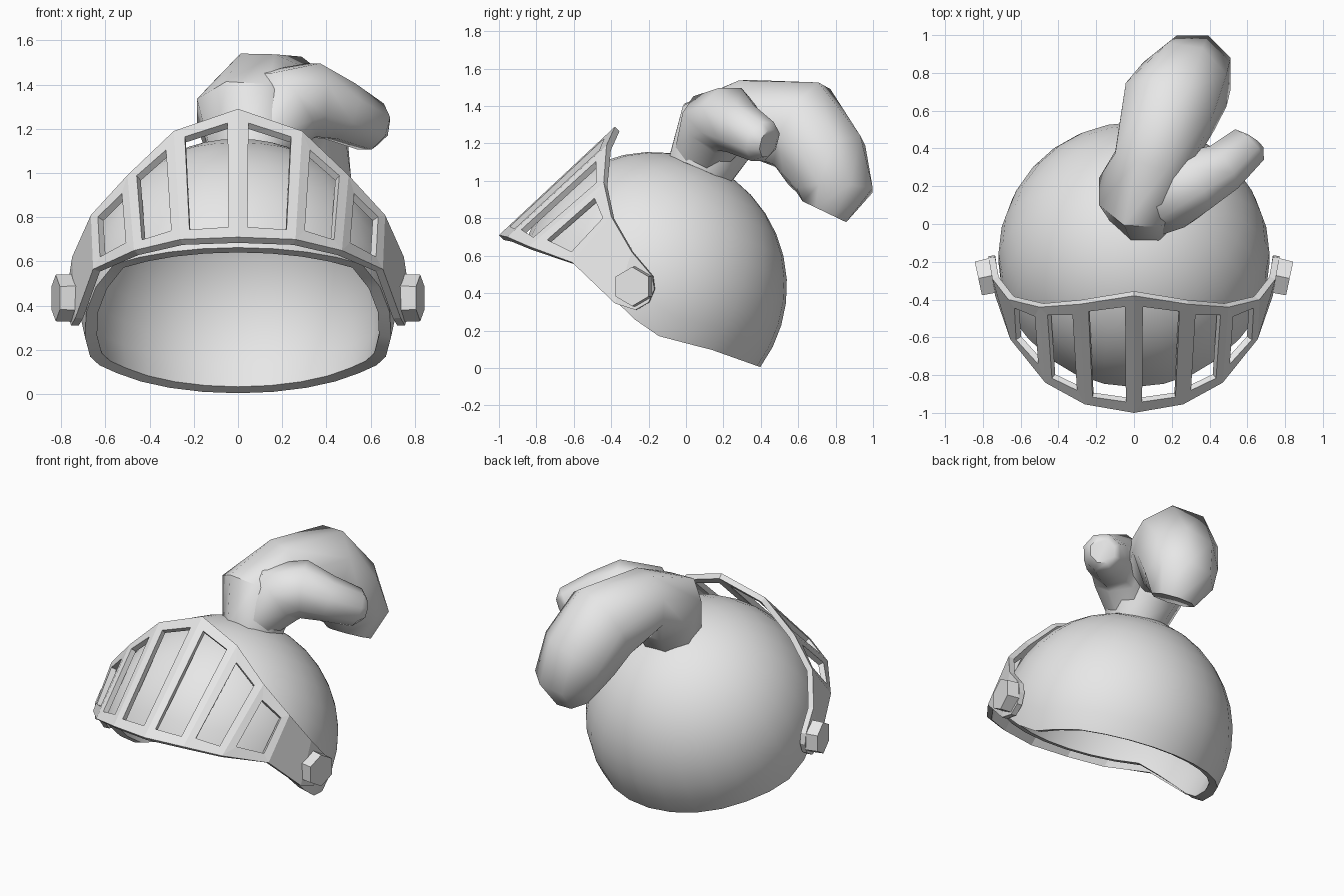
import bpy, bmesh, math
from mathutils import Vector, Matrix

if "Cube" in bpy.data.objects:
    bpy.data.objects.remove(bpy.data.objects["Cube"], do_unlink=True)

grey = bpy.data.materials.new("plain grey")
grey.use_nodes = True
grey.diffuse_color = (0.8, 0.8, 0.8, 1)
grey.node_tree.nodes["Principled BSDF"].inputs["Base Color"].default_value = (0.8, 0.8, 0.8, 1)


def finish(bm, name, smooth=None, thickness=0):
    """Turn a bmesh into an object, with optional inward thickness and smoothing angle."""
    bmesh.ops.remove_doubles(bm, verts=bm.verts, dist=0.0005)
    mesh = bpy.data.meshes.new(name)
    bm.to_mesh(mesh)
    bm.free()
    mesh.materials.append(grey)
    obj = bpy.data.objects.new(name, mesh)
    bpy.context.collection.objects.link(obj)
    bpy.ops.object.select_all(action="DESELECT")
    obj.select_set(True)
    bpy.context.view_layer.objects.active = obj
    if thickness:
        mod = obj.modifiers.new("shell", "SOLIDIFY")
        mod.thickness = thickness
        mod.offset = -1
        mod.use_even_offset = True
        bpy.ops.object.modifier_apply(modifier=mod.name)
    if smooth:
        bpy.ops.object.shade_smooth_by_angle(angle=math.radians(smooth))
    return obj


def add_face(bm, points, outward):
    """Add a face whose normal points along the outward direction."""
    face = bm.faces.new([bm.verts.new(p) for p in points])
    face.normal_update()
    if face.normal.dot(outward) < 0:
        face.normal_flip()


# Helmet dome: a tilted sphere cut along a bent rim line
CENTRE, RADIUS = Vector((0, -0.18, 0.435)), 0.72
POLE = Vector((0, 0.456, 0.89)).normalized()
FRONT = Vector((0, -POLE.z, POLE.y))
SIDE = Vector((1, 0, 0))
RIM = [(-0.87, 0.665), (-0.6, 0.585), (-0.29, 0.27), (-0.13, 0.16), (0.1, 0.11), (0.41, 0.0)]


def rim_height(y):
    for (y0, z0), (y1, z1) in zip(RIM, RIM[1:]):
        if y <= y1 or y1 == RIM[-1][0]:
            return z0 + (z1 - z0) * (y - y0) / (y1 - y0)


def dome_point(turn, tilt):
    around = FRONT * math.cos(turn) + SIDE * math.sin(turn)
    return CENTRE + RADIUS * (POLE * math.cos(tilt) + around * math.sin(tilt))


def rim_tilt(turn):
    low, high = 1.0, 2.4
    for _ in range(30):
        mid = (low + high) / 2
        p = dome_point(turn, mid)
        low, high = (mid, high) if p.z > rim_height(p.y) else (low, mid)
    return low


SEGMENTS, RINGS = 28, 10
turns = [math.tau * i / SEGMENTS for i in range(SEGMENTS)]
bm = bmesh.new()
for i, a in enumerate(turns):
    b = turns[(i + 1) % SEGMENTS]
    ta, tb = rim_tilt(a), rim_tilt(b)
    for k in range(RINGS):
        s, t = k / RINGS, (k + 1) / RINGS
        pts = [dome_point(a, ta * s), dome_point(a, ta * t),
               dome_point(b, tb * t), dome_point(b, tb * s)]
        if k == 0:
            pts.pop()
        add_face(bm, pts, sum(pts, Vector()) / len(pts) - CENTRE)
finish(bm, "helmet_dome", smooth=40, thickness=0.055)

# Visor: lower and upper edge points from the middle bar to the hinge
STATIONS = [
    ((0, -1.0, 0.71), (0, -0.38, 1.29)),
    ((0.26, -0.955, 0.70), (0.29, -0.425, 1.19)),
    ((0.47, -0.84, 0.65), (0.50, -0.44, 0.99)),
    ((0.655, -0.61, 0.565), (0.665, -0.40, 0.81)),
    ((0.735, -0.38, 0.345), (0.75, -0.29, 0.62)),
    ((0.755, -0.27, 0.31), (0.77, -0.18, 0.49)),
    ((0.765, -0.20, 0.35), (0.77, -0.17, 0.42)),
]
WINDOWS = 3
bm = bmesh.new()
for sign in (1, -1):
    rows = [[Vector((p[0] * sign, p[1], p[2])) for p in pair] for pair in STATIONS]
    for i, ((l0, u0), (l1, u1)) in enumerate(zip(rows, rows[1:])):
        mid = (l0 + l1 + u0 + u1) / 4
        out = mid - Vector((0, -0.18, 0.5))
        if i >= WINDOWS:
            add_face(bm, [l0, l1, u1, u0], out)
            continue
        # Frame around an open window
        outer = [l0, l1, u1, u0]
        mu = 0.046 / ((l1 + u1 - l0 - u0).length / 2)
        mv = 0.066 / ((u0 + u1 - l0 - l1).length / 2)
        inner = [l0.lerp(l1, u).lerp(u0.lerp(u1, u), v)
                 for u, v in ((mu, mv), (1 - mu, mv), (1 - mu, 1 - mv), (mu, 1 - mv))]
        for k in range(4):
            n = (k + 1) % 4
            add_face(bm, [outer[k], outer[n], inner[n], inner[k]], out)
finish(bm, "visor", thickness=0.035)

# Hinge bolts: hexagonal heads on both sides, turned slightly to the front
for sign, name in ((1, "left_hinge_bolt"), (-1, "right_hinge_bolt")):
    bm = bmesh.new()
    place = (Matrix.Translation((sign * 0.785, -0.28, 0.435))
             @ Matrix.Rotation(-sign * math.radians(12), 4, "Z")
             @ Matrix.Rotation(sign * math.pi / 2, 4, "Y")
             @ Matrix.Rotation(math.pi / 2, 4, "Z"))
    bmesh.ops.create_cone(bm, cap_ends=True, segments=6, radius1=0.108, radius2=0.105,
                          depth=0.08, matrix=place)
    finish(bm, name)


# Plume: tapered eight-sided tubes
def tube(name, path, ref, sides=8):
    bm = bmesh.new()
    centres = [Vector(p[:3]) for p in path]
    rings = []
    for i, p in enumerate(path):
        along = (centres[min(i + 1, len(path) - 1)] - centres[max(i - 1, 0)]).normalized()
        a = (ref - along * ref.dot(along)).normalized()
        b = along.cross(a)
        angles = [math.tau * (k + 0.5) / sides for k in range(sides)]
        rings.append([bm.verts.new(centres[i] + p[3] * (a * math.cos(t) + b * math.sin(t)))
                      for t in angles])
    for r0, r1 in zip(rings, rings[1:]):
        for k in range(sides):
            n = (k + 1) % sides
            bm.faces.new((r0[k], r0[n], r1[n], r1[k]))
    bm.faces.new(rings[0][::-1])
    bm.faces.new(rings[-1])
    bmesh.ops.recalc_face_normals(bm, faces=bm.faces)
    return finish(bm, name, smooth=50)


tube("plume_main", [
    (0.06, 0.07, 1.05, 0.19),
    (0.04, 0.16, 1.26, 0.245),
    (0.09, 0.32, 1.34, 0.215),
    (0.19, 0.62, 1.29, 0.27),
    (0.27, 0.74, 1.11, 0.25),
    (0.31, 0.795, 0.95, 0.22),
    (0.31, 0.74, 0.835, 0.14),
], Vector((1, 0, 0)))
tube("plume_branch", [
    (0.10, 0.08, 1.14, 0.15),
    (0.20, 0.16, 1.30, 0.20),
    (0.33, 0.23, 1.33, 0.18),
    (0.46, 0.29, 1.28, 0.145),
    (0.60, 0.41, 1.21, 0.12),
    (0.62, 0.44, 1.20, 0.08),
], Vector((0, 0, 1)))
